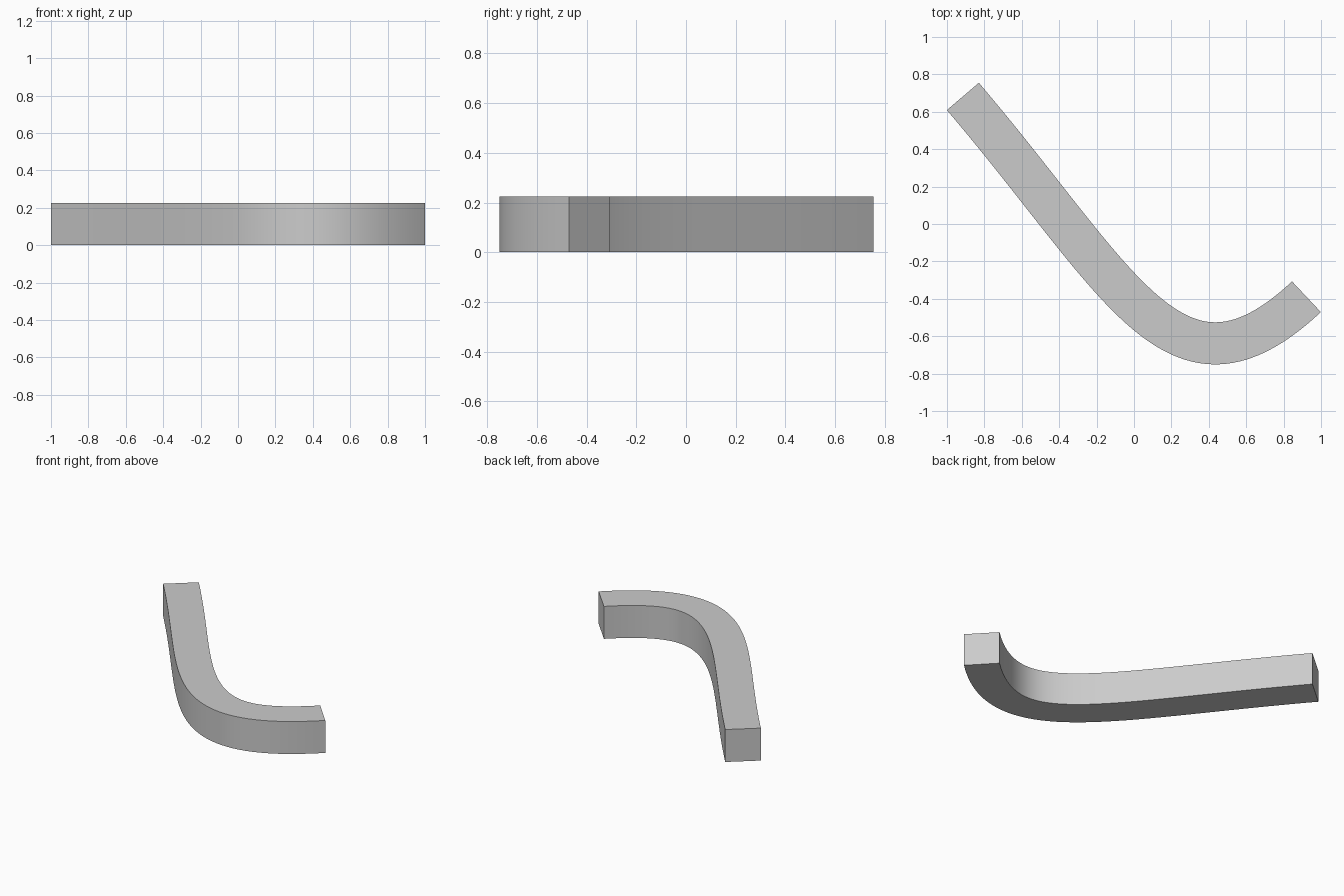
import bpy, bmesh
from mathutils import Vector
from mathutils.geometry import interpolate_bezier

if "Cube" in bpy.data.objects:
    bpy.data.objects.remove(bpy.data.objects["Cube"])

WIDTH, HEIGHT, SEGMENTS = 0.225, 0.225, 64

# centre line of the bar
path = interpolate_bezier(Vector((-0.915, 0.682, 0)), Vector((-0.065, -0.315, 0)),
                          Vector((0.222, -1.042, 0)), Vector((0.922, -0.389, 0)),
                          SEGMENTS + 1)

# square section swept along the centre line
bm = bmesh.new()
rings = []
for i, p in enumerate(path):
    if i == 0:
        t = Vector((0.65, -0.76, 0))
    elif i == SEGMENTS:
        t = Vector((0.73, 0.686, 0))
    else:
        t = path[i + 1] - path[i - 1]
    t.normalize()
    side = Vector((-t.y, t.x, 0)) * WIDTH / 2
    up = Vector((0, 0, HEIGHT))
    rings.append([bm.verts.new(v) for v in (p - side, p + side, p + side + up, p - side + up)])
for a, b in zip(rings, rings[1:]):
    for k in range(4):
        n = (k + 1) % 4
        bm.faces.new((a[k], a[n], b[n], b[k]))

# flat end caps
bm.faces.new(rings[0])
bm.faces.new(rings[-1])
bmesh.ops.recalc_face_normals(bm, faces=bm.faces[:])

mesh = bpy.data.meshes.new("curved_bar")
bm.to_mesh(mesh)
bm.free()
bar = bpy.data.objects.new("curved_bar", mesh)
bpy.context.collection.objects.link(bar)
bpy.context.view_layer.objects.active = bar
bar.select_set(True)
bpy.ops.object.shade_smooth_by_angle()
